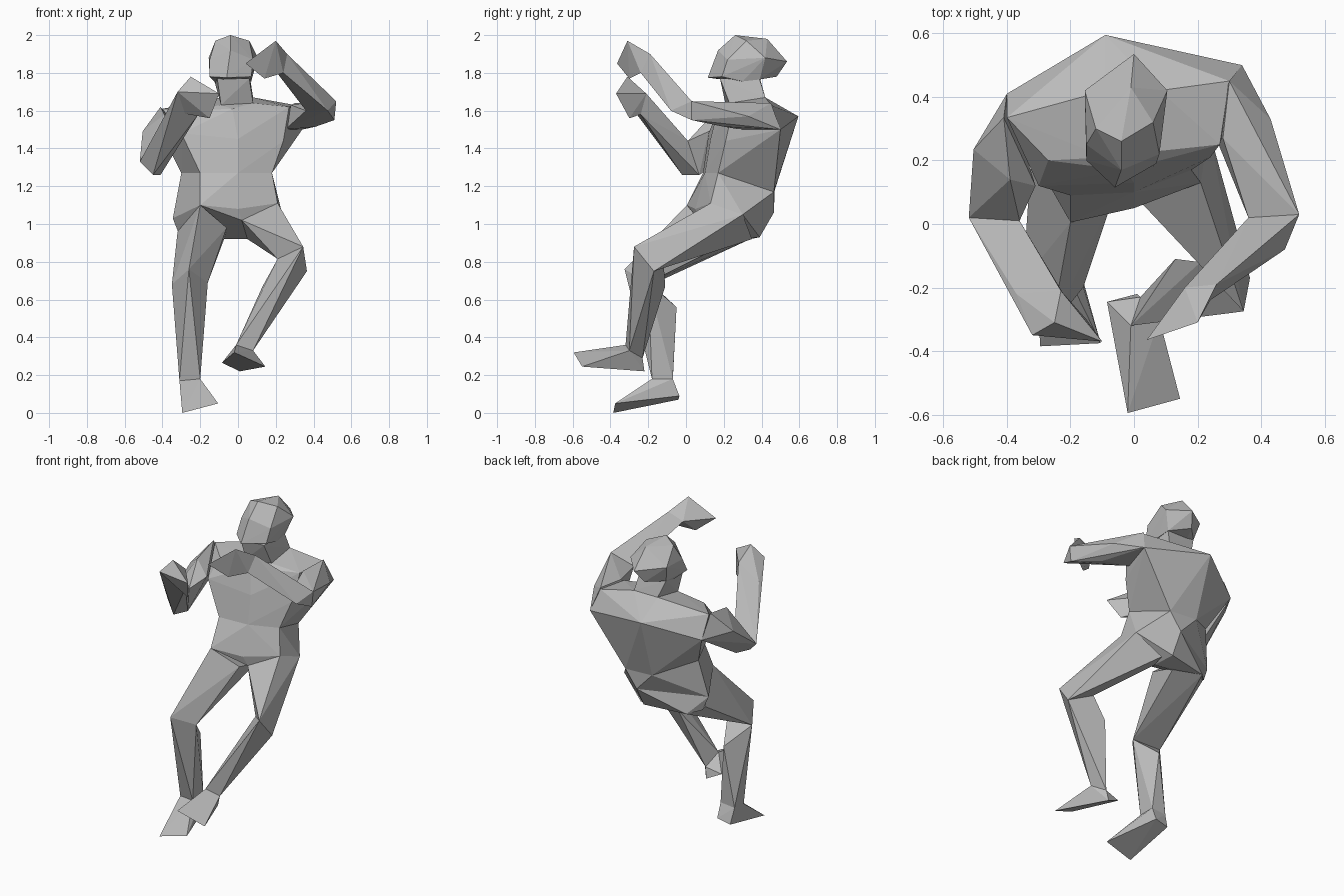
import bpy
import bmesh

# Remove the default cube only
default_cube = bpy.data.objects.get("Cube")
if default_cube:
    bpy.data.objects.remove(default_cube, do_unlink=True)

# Single clay material for the whole figure
clay = bpy.data.materials.new("clay_grey")
clay.use_nodes = True
clay_colour = (.5, .5, .5, 1)
clay.diffuse_color = clay_colour
clay.node_tree.nodes["Principled BSDF"].inputs["Base Color"].default_value = clay_colour


def faceted_part(name, *rings):
    """Stretch a flat-shaded faceted skin around one or more rings of points."""
    bm = bmesh.new()
    for ring in rings:
        for point in ring:
            bm.verts.new(point)
    result = bmesh.ops.convex_hull(bm, input=list(bm.verts))
    unused = set(result["geom_interior"]) | set(result["geom_unused"])
    unused = [item for item in unused if isinstance(item, bmesh.types.BMVert)]
    bmesh.ops.delete(bm, geom=unused, context="VERTS")
    bmesh.ops.recalc_face_normals(bm, faces=list(bm.faces))
    mesh = bpy.data.meshes.new(name)
    bm.to_mesh(mesh)
    bm.free()
    mesh.materials.append(clay)
    part = bpy.data.objects.new(name, mesh)
    bpy.context.scene.collection.objects.link(part)
    return part


def limb(names, rings):
    """Build one segment between each neighbouring pair of joint rings."""
    for name, start, end in zip(names, rings, rings[1:]):
        faceted_part(name, start, end)


# Head: crown, temples, back of the skull, then jaw and chin
crown = [(-.04, .26, 2), (-.01, .43, 1.98), (-.12, .3, 1.97), (.06, .32, 1.97)]
brow = [(-.04, .17, 1.92), (-.15, .25, 1.87), (.08, .22, 1.87)]
skull_back = [(-.155, .42, 1.88), (.105, .42, 1.88), (0, .535, 1.86),
              (-.04, .48, 1.78)]
jaw = [(-.06, .115, 1.775), (-.15, .2, 1.78), (.07, .19, 1.78),
       (-.12, .3, 1.75), (.07, .3, 1.755)]
nape = [(.065, .39, 1.765), (-.13, .39, 1.775)]
faceted_part("head", crown, brow, skull_back, jaw, nape)

# Neck
neck_top = [(-.11, .18, 1.77), (.06, .18, 1.77)]
neck_base = [(-.09, .21, 1.63), (.08, .23, 1.64), (.08, .42, 1.67),
             (-.09, .42, 1.67)]
faceted_part("neck", neck_top, nape, neck_base)

# Torso: a hunched, slightly twisted chest over a narrow waist
shoulder_line = [(.3, .45, 1.63), (.27, .25, 1.62), (-.4, .335, 1.61),
                 (-.27, .2, 1.6), (-.03, .17, 1.61)]
upper_back = [(-.09, .595, 1.57), (.34, .5, 1.5), (-.4, .41, 1.47)]
chest_front = [(-.3, .12, 1.48), (0, .13, 1.45), (.24, .21, 1.44)]
waist = [(-.2, .09, 1.27), (0, .1, 1.27), (.18, .17, 1.27),
         (.11, .465, 1.17), (-.085, .47, 1.18), (-.3, .3, 1.27)]
pelvis_front = [(-.2, .005, 1.1), (0, .05, 1.08), (.21, .13, 1.11)]
hips = [(-.345, .26, 1.03), (.235, .3, 1.05), (.03, .465, 1.06)]
seat = [(.03, .39, .93), (-.24, .34, .92), (-.31, .27, .94),
        (.05, .25, .92), (.02, .07, 1.02)]
faceted_part("chest", shoulder_line, neck_base, upper_back, chest_front, waist)
faceted_part("abdomen", waist, pelvis_front, hips)
faceted_part("pelvis", pelvis_front, hips, seat)

# Left arm: upper arm forward, forearm raised and bent inward
left_shoulder = [(.3, .45, 1.64), (.34, .5, 1.5), (.43, .33, 1.57),
                 (.25, .29, 1.5), (.28, .27, 1.63), (.41, .2, 1.515)]
left_elbow = [(.52, .03, 1.65), (.51, .03, 1.55), (.475, -.08, 1.6),
              (.36, .02, 1.6)]
left_wrist = [(.26, -.19, 1.9), (.24, -.24, 1.8), (.16, -.2, 1.86)]
left_knuckles = [(.2, -.31, 1.97), (.04, -.365, 1.85), (.14, -.3, 1.77)]
limb(["left_upper_arm", "left_forearm", "left_fist"],
     [left_shoulder, left_elbow, left_wrist, left_knuckles])

# Right arm: elbow dropped, fist in front of the chest
right_shoulder = [(-.41, .335, 1.62), (-.4, .41, 1.47), (-.505, .235, 1.49),
                  (-.31, .12, 1.49), (-.39, .14, 1.58)]
right_elbow = [(-.52, .02, 1.33), (-.45, -.02, 1.26), (-.41, .07, 1.26),
               (-.36, .01, 1.44)]
right_wrist = [(-.32, -.35, 1.7), (-.37, -.22, 1.6), (-.21, -.24, 1.58),
               (-.23, -.21, 1.69)]
right_knuckles = [(-.25, -.31, 1.78), (-.1, -.37, 1.69), (-.15, -.3, 1.56)]
limb(["right_upper_arm", "right_forearm", "right_fist"],
     [right_shoulder, right_elbow, right_wrist, right_knuckles])

# Left leg: knee lifted, foot swung inward with the toes up
left_hip = [(.21, .13, 1.11), (.235, .3, 1.05), (.08, .35, .92),
            (.02, .07, 1.02), (.05, .25, .92)]
left_knee = [(.345, -.275, .88), (.365, -.17, .75), (.21, -.12, .815)]
left_calf = [(.13, -.11, .67)]
left_ankle = [(-.01, -.32, .36), (.08, -.3, .33), (.02, -.23, .29)]
left_heel = [(-.085, -.245, .265), (.01, -.22, .22)]
left_toes = [(-.02, -.595, .32), (.145, -.55, .245)]
faceted_part("left_thigh", left_hip, left_knee)
faceted_part("left_shin", left_knee, left_calf, left_ankle)
faceted_part("left_foot", left_ankle, left_heel, left_toes)

# Right leg: standing leg with a bent knee and a calf that juts backwards
right_hip = [(-.2, .005, 1.1), (-.32, .26, .96), (-.24, .34, .92),
             (-.06, .1, .98), (-.07, .28, .93)]
right_knee = [(-.26, -.325, .76), (-.35, -.18, .68), (-.16, -.2, .69)]
right_calf = [(-.235, -.05, .56)]
right_ankle = [(-.31, -.15, .17), (-.2, -.18, .18), (-.2, -.07, .18),
               (-.3, -.07, .17)]
right_heel = [(-.29, -.04, .07), (-.2, -.035, .09)]
right_toes = [(-.295, -.385, 0), (-.105, -.375, .05)]
faceted_part("right_thigh", right_hip, right_knee)
faceted_part("right_shin", right_knee, right_calf, right_ankle)
faceted_part("right_foot", right_ankle, right_heel, right_toes)
